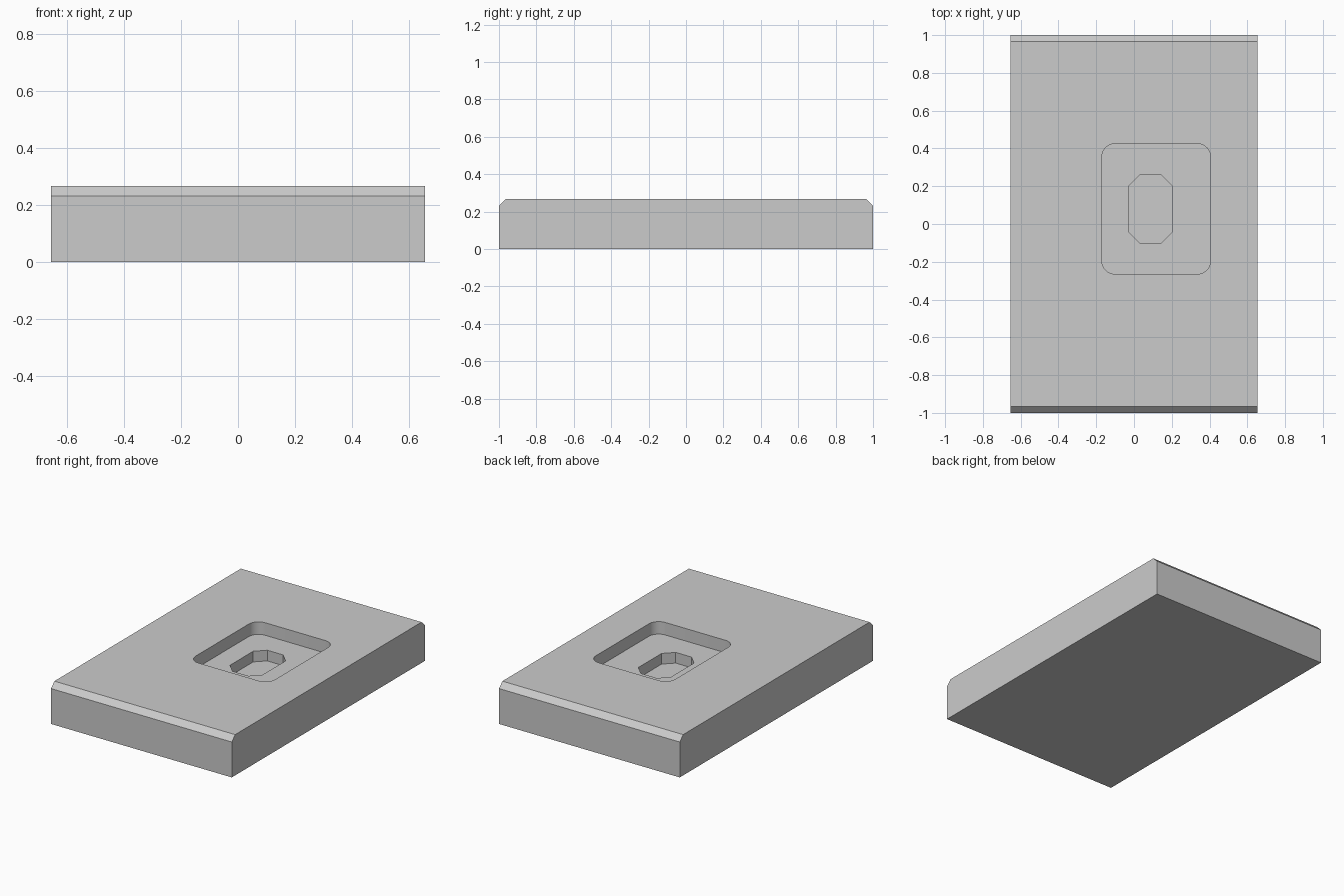
import bpy, bmesh
from mathutils import Vector

cube = bpy.data.objects.get("Cube")
if cube:
    bpy.data.objects.remove(cube, do_unlink=True)

WIDTH, LENGTH, HEIGHT = 1.31, 2.0, 0.267
CHAMFER = 0.035

grey = bpy.data.materials.new("plain grey")
grey.use_nodes = True
colour = (0.6, 0.6, 0.6, 1)
grey.diffuse_color = colour
grey.node_tree.nodes["Principled BSDF"].inputs["Base Color"].default_value = colour


def block(name, low, high, pick, offset, segments=1):
    """Box between two corners, with the picked edges bevelled."""
    bm = bmesh.new()
    bmesh.ops.create_cube(bm, size=1)
    low, high = Vector(low), Vector(high)
    for v in bm.verts:
        v.co = (low + high) / 2 + v.co * (high - low)
    edges = [e for e in bm.edges if pick(*(v.co for v in e.verts))]
    bmesh.ops.bevel(bm, geom=edges, offset=offset, segments=segments,
                    profile=0.5, affect='EDGES')
    mesh = bpy.data.meshes.new(name)
    bm.to_mesh(mesh)
    bm.free()
    mesh.materials.append(grey)
    obj = bpy.data.objects.new(name, mesh)
    bpy.context.collection.objects.link(obj)
    return obj


def top_cross_edge(a, b):
    return min(a.z, b.z) > HEIGHT - 0.01 and abs(a.x - b.x) > 0.1


def upright_edge(a, b):
    return abs(a.z - b.z) > 0.1


# Slab with chamfered front and back top edges
slab = block("slab", (-WIDTH / 2, -LENGTH / 2, 0), (WIDTH / 2, LENGTH / 2, HEIGHT),
             top_cross_edge, CHAMFER)

# Rounded pocket, then a deeper eight-sided recess in its floor
cutters = [
    block("pocket_cutter", (-0.17, -0.265, 0.185), (0.405, 0.425, 0.4),
          upright_edge, 0.07, 8),
    block("recess_cutter", (-0.03, -0.1, 0.115), (0.205, 0.26, 0.35),
          upright_edge, 0.06),
]
bpy.context.view_layer.objects.active = slab
slab.select_set(True)
for cutter in cutters:
    cut = slab.modifiers.new(cutter.name, 'BOOLEAN')
    cut.operation = 'DIFFERENCE'
    cut.solver = 'EXACT'
    cut.object = cutter
    bpy.ops.object.modifier_apply(modifier=cut.name)
    bpy.data.objects.remove(cutter, do_unlink=True)

# Smooth only the rounded pocket corners
bpy.ops.object.shade_smooth_by_angle(angle=0.4)
